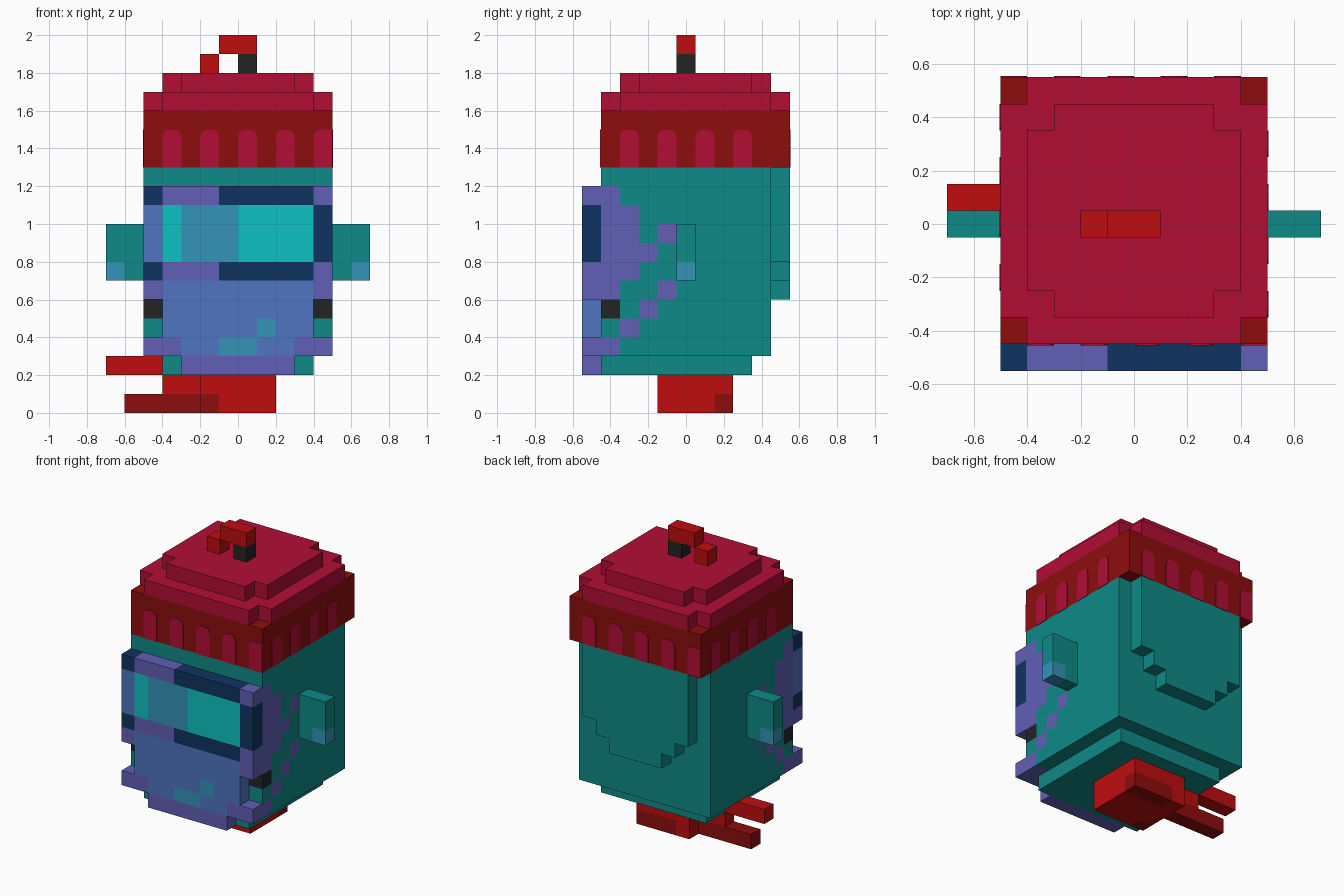
import bpy, bmesh, math
from mathutils import Matrix, Vector

default = bpy.data.objects.get("Cube")
if default:
    bpy.data.objects.remove(default, do_unlink=True)

U = 0.1  # size of one block


def linear(c):
    c /= 255
    return c / 12.92 if c <= 0.04045 else ((c + 0.055) / 1.055) ** 2.4


PALETTE = {
    "T": ("teal", 0x0E8A88), "C": ("crimson", 0xB20E35), "D": ("dark red", 0x8E0D0D),
    "R": ("red", 0xBF0D0D), "K": ("black", 0x242424), "P": ("purple", 0x615FB6),
    "N": ("navy", 0x0F3460), "M": ("mid blue", 0x4F75C0), "B": ("sky blue", 0x3494B9),
    "Y": ("cyan", 0x0FC2C2),
}
MATS = {}
for key, (name, rgb) in PALETTE.items():
    col = [linear((rgb >> s) & 255) for s in (16, 8, 0)] + [1]
    m = bpy.data.materials.new(name)
    m.use_nodes = True
    m.diffuse_color = col
    bsdf = next(n for n in m.node_tree.nodes if n.type == "BSDF_PRINCIPLED")
    bsdf.inputs["Base Color"].default_value = col
    MATS[key] = m


def finish(name, bm, keys):
    me = bpy.data.meshes.new(name)
    bm.to_mesh(me)
    bm.free()
    for k in keys:
        me.materials.append(MATS[k])
    ob = bpy.data.objects.new(name, me)
    bpy.context.collection.objects.link(ob)
    return ob


def cells_from(boxes):
    """Fill unit cells from (colour, x0, x1, y0, y1, z0, z1); later boxes repaint earlier ones."""
    cells = {}
    for c, x0, x1, y0, y1, z0, z1 in boxes:
        for x in range(x0, x1):
            for y in range(y0, y1):
                for z in range(z0, z1):
                    cells[x, y, z] = c
    return cells


def blocks(name, cells):
    """Build the outer skin of a set of coloured cells."""
    keys = sorted(set(cells.values()))
    bm = bmesh.new()
    verts = {}

    def vert(p):
        if p not in verts:
            verts[p] = bm.verts.new((p[0] * U, (p[1] - 0.5) * U, p[2] * U))
        return verts[p]

    for cell, c in cells.items():
        for axis in range(3):
            a, b = (axis + 1) % 3, (axis + 2) % 3
            for side in (0, 1):
                near = list(cell)
                near[axis] += 1 if side else -1
                if tuple(near) in cells:
                    continue
                loop = []
                for da, db in ((0, 0), (1, 0), (1, 1), (0, 1)):
                    p = list(cell)
                    p[axis] += side
                    p[a] += da
                    p[b] += db
                    loop.append(vert(tuple(p)))
                f = bm.faces.new(loop if side else loop[::-1])
                f.material_index = keys.index(c)
    bmesh.ops.dissolve_limit(bm, angle_limit=0.01, verts=bm.verts[:], edges=bm.edges[:],
                             delimit={"MATERIAL"})
    return finish(name, bm, keys)


# Head with a narrower base
body = cells_from([("T", -5, 5, -4, 5, 3, 13), ("T", -4, 4, -4, 4, 2, 3)])
# Strap pattern on both sides: (row z, first y, last y, colour)
straps = [(11, -4, -3, "P"), (10, -4, -2, "P"), (9, -4, -2, "P"), (9, -1, 0, "P"),
          (8, -4, -1, "P"), (7, -4, -2, "P"), (6, -4, -3, "P"), (6, -1, 0, "P"),
          (5, -4, -3, "K"), (5, -2, -1, "P"), (4, -3, -2, "P"), (3, -4, -3, "P")]
for z, y0, y1, c in straps:
    for y in range(y0, y1):
        for x in (-5, 4):
            body[x, y, z] = c
blocks("head", body)

# Face mask, rows from the top down, columns from -x to +x
mask_rows = ["NPPPNNNNNP",
             "MYBBBYYYYN",
             "MYBBBYYYYN",
             "MYBBBYYYYN",
             "NPPPNNNNNP",
             "PMMMMMMMMP",
             ".MMMMMMMM.",
             ".MMMMMBMM.",
             "PPMMBBMMPP",
             "..PPPPPP.."]
blocks("face_mask", {(i - 5, -5, 11 - r): c for r, row in enumerate(mask_rows)
                     for i, c in enumerate(row) if c != "."})

# Stepped panel on the back
blocks("back_panel", cells_from([("T", -4, 4, 5, 6, 8, 13), ("T", -3, 3, 5, 6, 7, 8),
                                 ("T", -2, 2, 5, 6, 6, 7)]))

# Ears
for side, x0, tip in (("left", 5, 6), ("right", -7, -7)):
    blocks(side + "_ear", cells_from([("T", x0, x0 + 2, 0, 1, 7, 10),
                                      ("B", tip, tip + 1, 0, 1, 7, 8)]))

# Cap: band and two crown tiers with cut corners
blocks("cap_band", cells_from([("D", -5, 5, -4, 6, 13, 16)]))
blocks("cap_crown", cells_from([("C", -5, 5, -3, 5, 16, 17), ("C", -4, 4, -4, 6, 16, 17),
                                ("C", -4, 4, -2, 4, 17, 18), ("C", -3, 3, -3, 5, 17, 18)]))

# Loop on top of the cap
blocks("cap_loop", cells_from([("R", -2, -1, 0, 1, 18, 19), ("R", -1, 1, 0, 1, 19, 20),
                               ("K", 0, 1, 0, 1, 18, 19)]))

# Round-topped ribs on the four sides of the band
bm = bmesh.new()
r = 0.035
for turn in range(4):
    spin = Matrix.Translation((0, 0.05, 0)) @ Matrix.Rotation(turn * math.pi / 2, 4, "Z")
    out = spin.to_3x3() @ Vector((0, -0.004, 0))
    for n in range(5 if turn % 2 == 0 else 4):
        a = -0.4 + 0.2 * n
        b = a + 0.1
        pts = [(a, 1.3), (b, 1.3)]
        if n == 4:
            pts.append((b, 1.5))
        else:
            pts += [(b - r + r * math.cos(t), 1.5 - r + r * math.sin(t))
                    for t in (0, math.pi / 4, math.pi / 2)]
        pts += [(a + r - r * math.sin(t), 1.5 - r + r * math.cos(t))
                for t in (0, math.pi / 4, math.pi / 2)]
        face = bm.faces.new([bm.verts.new(spin @ Vector((u, -0.5, z))) for u, z in pts])
        ext = bmesh.ops.extrude_face_region(bm, geom=[face])
        moved = [g for g in ext["geom"] if isinstance(g, bmesh.types.BMVert)]
        bmesh.ops.translate(bm, verts=moved, vec=out)
bmesh.ops.recalc_face_normals(bm, faces=bm.faces[:])
finish("cap_ribs", bm, ["C"])

# Neck stump with dark patches, and the two-pronged fork beside it
blocks("neck_stump", cells_from([("R", -2, 2, -1, 3, 0, 2), ("D", -1, 2, 2, 3, 0, 1),
                                 ("D", -2, -1, -1, 0, 0, 1)]))
blocks("fork", cells_from([("R", -4, -2, 1, 2, 1, 2), ("D", -6, -2, 1, 2, 0, 1)]))
blocks("upper_prong", cells_from([("R", -7, -4, 1, 2, 2, 3)]))
